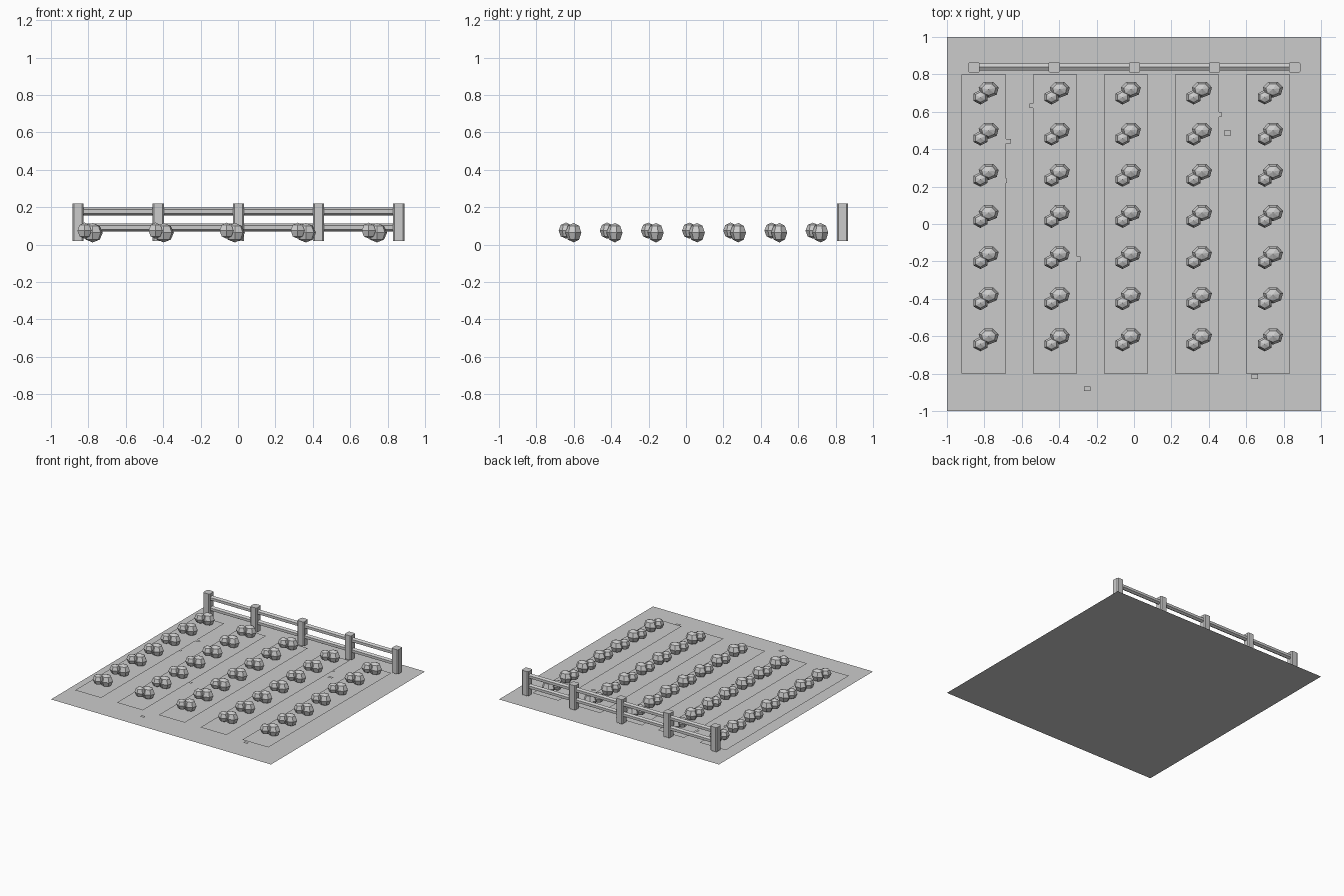
import bpy
import bmesh
import math
from mathutils import Matrix, Vector

cube = bpy.data.objects.get("Cube")
if cube:
    bpy.data.objects.remove(cube, do_unlink=True)

grey = bpy.data.materials.new("plain_grey")
grey.use_nodes = True
grey.diffuse_color = (0.6, 0.6, 0.6, 1)
grey.node_tree.nodes["Principled BSDF"].inputs["Base Color"].default_value = (0.6, 0.6, 0.6, 1)


def finish(bm, name, location=(0, 0, 0)):
    mesh = bpy.data.meshes.new(name)
    bm.to_mesh(mesh)
    bm.free()
    mesh.materials.append(grey)
    obj = bpy.data.objects.new(name, mesh)
    obj.location = location
    bpy.context.collection.objects.link(obj)
    return obj


def flat_panel(name, width, depth, location):
    bm = bmesh.new()
    bmesh.ops.create_grid(bm, x_segments=1, y_segments=1, size=0.5,
                          matrix=Matrix.Diagonal((width, depth, 1, 1)))
    return finish(bm, name, location)


def add_clump(bm, segments, center, radii):
    bmesh.ops.create_uvsphere(
        bm, u_segments=segments, v_segments=4, radius=1,
        matrix=Matrix.Translation(center) @ Matrix.Diagonal((*radii, 1))
        @ Matrix.Rotation(math.pi, 4, "Z"))


# Ground sheet and five planting beds
flat_panel("ground", 2, 2, (0, 0, 0))
bed_centers = [-0.803 + 0.38 * i for i in range(5)]
for x in bed_centers:
    flat_panel("planting_bed", 0.236, 1.6, (x, 0, 0.02))

# Flat pebbles, some tucked under the beds
pebbles = [(-0.25, -0.88), (0.645, -0.815), (0.5, 0.487), (-0.675, 0.443),
           (-0.305, -0.187), (0.45, 0.585), (-0.54, 0.632), (-0.696, 0.232)]
for x, y in pebbles:
    flat_panel("pebble", 0.036, 0.025, (x, y, 0.015))

# Rows of plants, each a large and a small faceted clump
bm = bmesh.new()
add_clump(bm, 7, Vector((0.026, 0.0, 0.064)), (0.055, 0.045, 0.052))
add_clump(bm, 6, Vector((-0.018, -0.042, 0.075)), (0.043, 0.039, 0.043))
plant = finish(bm, "plant")
for i, x in enumerate(bed_centers):
    for j in range(7):
        item = plant
        if i or j:
            item = bpy.data.objects.new("plant", plant.data)
            bpy.context.collection.objects.link(item)
        item.location = (x, -0.6 + 0.22 * j, 0)

# Fence posts with chamfered upright edges
FENCE_Y = 0.837
for i in range(5):
    bm = bmesh.new()
    bmesh.ops.create_cube(bm, size=1, matrix=Matrix.Diagonal((0.06, 0.06, 0.2, 1)))
    upright = [e for e in bm.edges
               if abs(e.verts[0].co.z - e.verts[1].co.z) > 0.1]
    bmesh.ops.bevel(bm, geom=upright, offset=0.008, segments=1, affect="EDGES")
    finish(bm, "fence_post", (-0.855 + 0.4285 * i, FENCE_Y, 0.12))

# Two hexagonal rails with a ridge on top
for name, z in (("upper_rail", 0.177), ("lower_rail", 0.092)):
    bm = bmesh.new()
    bmesh.ops.create_cone(bm, cap_ends=True, segments=6, radius1=0.021,
                          radius2=0.021, depth=1.7)
    ridge = max(bm.verts, key=lambda v: v.co.x).co
    turn = Matrix.Rotation(-math.atan2(ridge.y, ridge.x), 4, "Z")
    bm.transform(Matrix.Rotation(math.pi / 2, 4, "Y") @ turn)
    finish(bm, name, (0, FENCE_Y + 0.002, z))
